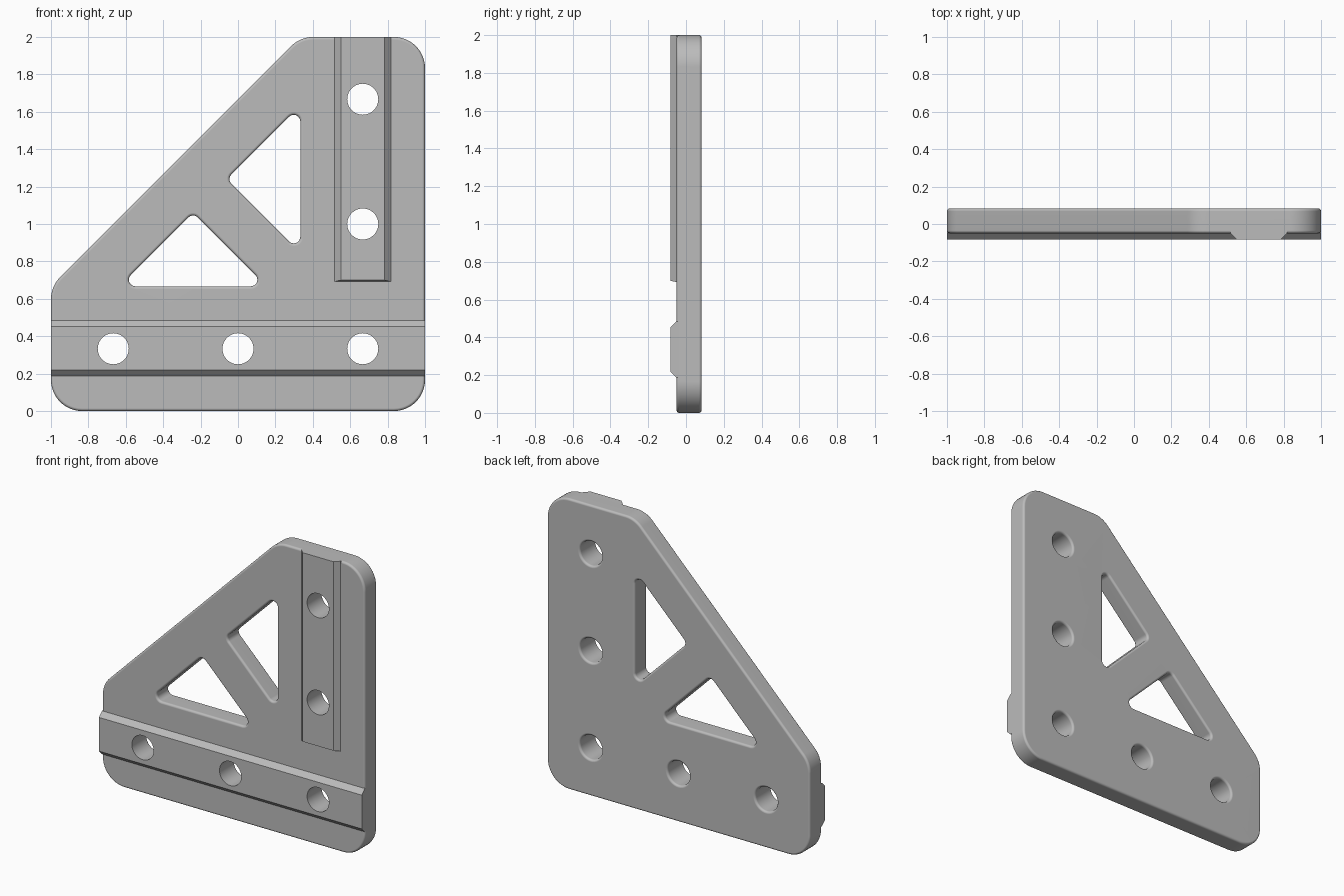
import bpy, bmesh
from math import sin, cos, pi, atan2, radians
from mathutils import Vector

if "Cube" in bpy.data.objects:
    bpy.data.objects.remove(bpy.data.objects["Cube"], do_unlink=True)

FRONT, BACK, RAIL = -0.05, 0.083, -0.083   # depths along y
ROUND = 0.015                              # edge rounding
HOLE = 0.083
STEPS = 4

grey = bpy.data.materials.new("plain grey")
grey.use_nodes = True
grey.diffuse_color = (0.5, 0.5, 0.5, 1)
grey.node_tree.nodes["Principled BSDF"].inputs["Base Color"].default_value = (0.5, 0.5, 0.5, 1)


def corner_arcs(points, r):
    """Arc centre and start/end angles for each corner of a counter-clockwise outline."""
    arcs = []
    for i, p in enumerate(points):
        p = Vector(p)
        a = (p - Vector(points[i - 1])).normalized()
        b = (Vector(points[(i + 1) % len(points)]) - p).normalized()
        inward = (b - a).normalized()
        half_sine = abs(inward.x * b.y - inward.y * b.x)
        start = atan2(-a.x, a.y)
        turn = (atan2(-b.x, b.y) - start) % (2 * pi)
        arcs.append((p + inward * r / half_sine, start, turn))
    return arcs


def add_stack(bm, arcs, r, layers, seg):
    """Loft the rounded outline through (offset, depth) layers and cap both ends."""
    rings = []
    for offset, y in layers:
        ring = []
        for c, start, turn in arcs:
            full = turn >= 2 * pi
            for k in range(seg if full else seg + 1):
                t = start + turn * k / seg
                ring.append(bm.verts.new((c.x + (r + offset) * cos(t), y,
                                          c.y + (r + offset) * sin(t))))
        rings.append(ring)
    n = len(rings[0])
    for lo, hi in zip(rings, rings[1:]):
        for i in range(n):
            bm.faces.new((lo[i], lo[(i + 1) % n], hi[(i + 1) % n], hi[i]))
    bm.faces.new(rings[0])
    bm.faces.new(rings[-1])


def edge_layers(sign):
    """Quarter-round profile at the front and back edges."""
    front = []
    for k in range(STEPS + 1):
        t = pi / 2 * k / STEPS
        front.append((sign * ROUND * (1 - sin(t)), ROUND * (1 - cos(t))))
    return [(o, FRONT + d) for o, d in front] + [(o, BACK - d) for o, d in reversed(front)]


def make_object(name, bm):
    bmesh.ops.recalc_face_normals(bm, faces=bm.faces)
    mesh = bpy.data.meshes.new(name)
    bm.to_mesh(mesh)
    bm.free()
    mesh.materials.append(grey)
    obj = bpy.data.objects.new(name, mesh)
    bpy.context.collection.objects.link(obj)
    return obj


def activate(obj):
    bpy.ops.object.select_all(action='DESELECT')
    obj.select_set(True)
    bpy.context.view_layer.objects.active = obj


def cut(obj, bm):
    cutter = make_object("cutter", bm)
    cutter.hide_render = True
    mod = obj.modifiers.new("cut", 'BOOLEAN')
    mod.operation, mod.solver, mod.object = 'DIFFERENCE', 'EXACT', cutter
    activate(obj)
    bpy.ops.object.modifier_apply(modifier=mod.name)
    bpy.data.objects.remove(cutter, do_unlink=True)


def finish(obj):
    activate(obj)
    bpy.ops.object.shade_smooth_by_angle(angle=radians(30))
    obj.modifiers.new("even shading", 'WEIGHTED_NORMAL').keep_sharp = True


def circle(x, z):
    return [(Vector((x, z)), 0, 2 * pi)]


low_holes = [(-0.667, 0.333), (0, 0.333), (0.667, 0.333)]
tall_holes = [(0.667, 1.0), (0.667, 1.667)]

# Plate with rounded corners and edges
outline = [(-1, 0), (1, 0), (1, 2), (0.333, 2), (-1, 0.667)]
bm = bmesh.new()
add_stack(bm, corner_arcs(outline, 0.167), 0.167, edge_layers(-1), 12)
plate = make_object("gusset_plate", bm)

# Triangular windows, mirrored about the brace, and the bolt holes
lower = [(-0.633, 0.667), (0.153, 0.667), (-0.24, 1.06)]
upper = [(1 - z, 1 - x) for x, z in reversed(lower)]
through = [(ROUND, -0.2)] + edge_layers(1) + [(ROUND, 0.2)]
bm = bmesh.new()
for tri in (lower, upper):
    add_stack(bm, corner_arcs(tri, 0.035), 0.035, through, 8)
for x, z in low_holes + tall_holes:
    add_stack(bm, circle(x, z), HOLE, through, 40)
cut(plate, bm)
finish(plate)


def rail(name, top, foot, holes):
    """Raised strip with sloped sides; top and foot are (x0, x1, z0, z1)."""
    bm = bmesh.new()
    rings = []
    for (x0, x1, z0, z1), y in ((top, RAIL), (foot, FRONT), (foot, FRONT + ROUND)):
        rings.append([bm.verts.new((x, y, z))
                      for x, z in ((x0, z0), (x1, z0), (x1, z1), (x0, z1))])
    for lo, hi in zip(rings, rings[1:]):
        for i in range(4):
            j = (i + 1) % 4
            bm.faces.new((lo[i], lo[j], hi[j], hi[i]))
    bm.faces.new(rings[0])
    bm.faces.new(rings[-1])
    obj = make_object(name, bm)
    bm = bmesh.new()
    for x, z in holes:
        add_stack(bm, circle(x, z), HOLE, [(0, -0.2), (0, 0.2)], 40)
    cut(obj, bm)
    finish(obj)


# Raised locating rails on the front
rail("lower_rail", (-1, 1, 0.22, 0.452), (-1, 1, 0.187, 0.485), low_holes)
rail("upright_rail", (0.55, 0.784, 0.7, 2), (0.517, 0.817, 0.692, 2), tall_holes)
